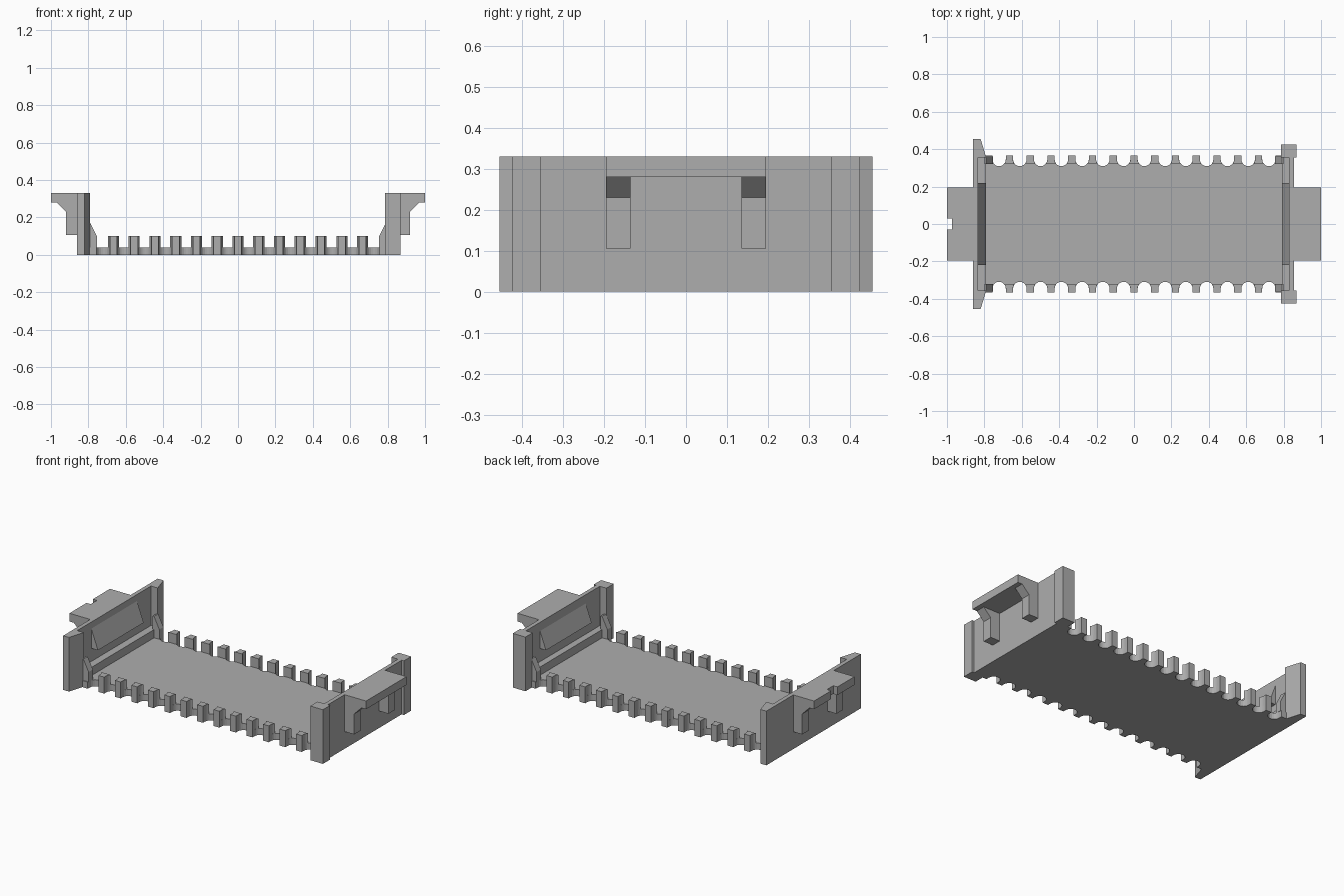
import bpy
import bmesh
import math
from mathutils import Vector

cube = bpy.data.objects.get("Cube")
if cube:
    bpy.data.objects.remove(cube)

grey = bpy.data.materials.new("plain_grey")
grey.use_nodes = True
colour = (0.42, 0.42, 0.42, 1)
grey.diffuse_color = colour
grey.node_tree.nodes["Principled BSDF"].inputs["Base Color"].default_value = colour

HEIGHT = 0.33
FLOOR = 0.04
PITCH = 0.111
GAPS = 14
RADIUS = 0.036
ARCH_Y = 0.345
LIP = 0.32
TOOTH_Y = 0.365


def prism(name, points, low, high, axis="z"):
    """Extrude a profile: (x, y) along z, or (x, z) along y."""
    def place(p, t):
        return Vector((p[0], p[1], t)) if axis == "z" else Vector((p[0], t, p[1]))
    bm = bmesh.new()
    face = bm.faces.new([bm.verts.new(place(p, low)) for p in points])
    side = bmesh.ops.extrude_face_region(bm, geom=[face])
    moved = [v for v in side["geom"] if isinstance(v, bmesh.types.BMVert)]
    step = place((0, 0), high - low)
    bmesh.ops.translate(bm, verts=moved, vec=step)
    bmesh.ops.recalc_face_normals(bm, faces=bm.faces)
    mesh = bpy.data.meshes.new(name)
    bm.to_mesh(mesh)
    bm.free()
    mesh.materials.append(grey)
    obj = bpy.data.objects.new(name, mesh)
    bpy.context.collection.objects.link(obj)
    return obj


def arch(cx, start, end, steps):
    """Points of a rounded notch centred on cx, between two angles."""
    out = []
    for i in range(steps + 1):
        a = start + (end - start) * i / steps
        out.append((cx + RADIUS * math.cos(a), ARCH_Y + RADIUS * math.sin(a)))
    return out


def flip(points, sx=1, sy=1):
    return [(x * sx, y * sy) for x, y in points]


gap_x = [(i - (GAPS - 1) / 2) * PITCH for i in range(GAPS)]

# Floor plate with scalloped long edges
edge = [(-0.8, TOOTH_Y)]
for cx in gap_x:
    edge.append((cx - RADIUS, TOOTH_Y))
    edge += arch(cx, math.pi, 2 * math.pi, 10)
    edge.append((cx + RADIUS, TOOTH_Y))
edge.append((0.8, TOOTH_Y))
prism("floor_plate", edge + flip(edge[::-1], sy=-1), 0, FLOOR)

# Teeth between the scallops, on both long edges
lip_angle = math.asin((LIP - ARCH_Y) / RADIUS)
for sy, side in ((-1, "front"), (1, "back")):
    for i in range(GAPS - 1):
        a, b = gap_x[i], gap_x[i + 1]
        left = arch(a, lip_angle, 0, 5) + [(a + RADIUS, TOOTH_Y)]
        right = [(b - RADIUS, TOOTH_Y)] + arch(b, math.pi, math.pi - lip_angle, 5)
        prism(f"{side}_tooth_{i + 1}", flip(left + right, sy=sy), FLOOR, 0.1)
    # Sloped corner braces against the end walls
    for sx, end in ((-1, "right"), (1, "left")):
        brace = [(0.8, FLOOR), (0.755, FLOOR), (0.755, 0.1), (0.79, 0.17), (0.8, 0.17)]
        prism(f"{side}_{end}_brace", flip(brace, sx=sx), sy * LIP, sy * 0.36, "y")

# End wall with flared edges
half = [(-0.86, 0.455), (-0.82, 0.455), (-0.79, 0.355), (-0.835, 0.355)]
prism("right_end_wall", half + flip(half[::-1], sy=-1), 0, HEIGHT)

# End wall with square corner posts
half = [(0.855, 0.355), (0.87, 0.355), (0.87, 0.425), (0.785, 0.425),
        (0.785, 0.355), (0.83, 0.355)]
prism("left_end_wall", half + flip(half[::-1], sy=-1), 0, HEIGHT)

# Matching inner details and outer supports at each end
for sx, end in ((-1, "right"), (1, "left")):
    ledge = [(0.79, 0), (0.84, 0), (0.84, 0.09), (0.79, 0.09)]
    prism(f"{end}_ledge", flip(ledge, sx=sx), -0.355, 0.355, "y")

    wedge = [(0.835, 0.29), (0.79, 0.17), (0.835, 0.17)]
    prism(f"{end}_latch_wedge", flip(wedge, sx=sx), -0.22, 0.22, "y")

    bracket = [(0.85, 0.105), (0.92, 0.105), (0.92, 0.23), (0.97, 0.28), (0.85, 0.28)]
    for sy, side in ((-1, "front"), (1, "back")):
        prism(f"{end}_{side}_bracket", flip(bracket, sx=sx), sy * 0.135, sy * 0.195, "y")

# Outer tabs, one of them notched
tab = [(0.85, 0.195), (1, 0.195)]
notch = [(1, 0.03), (0.972, 0.03)]
prism("left_tab", tab + flip(tab[::-1], sy=-1), 0.28, HEIGHT)
half = flip(tab + notch, sx=-1)
prism("right_tab", half + flip(half[::-1], sy=-1), 0.28, HEIGHT)
